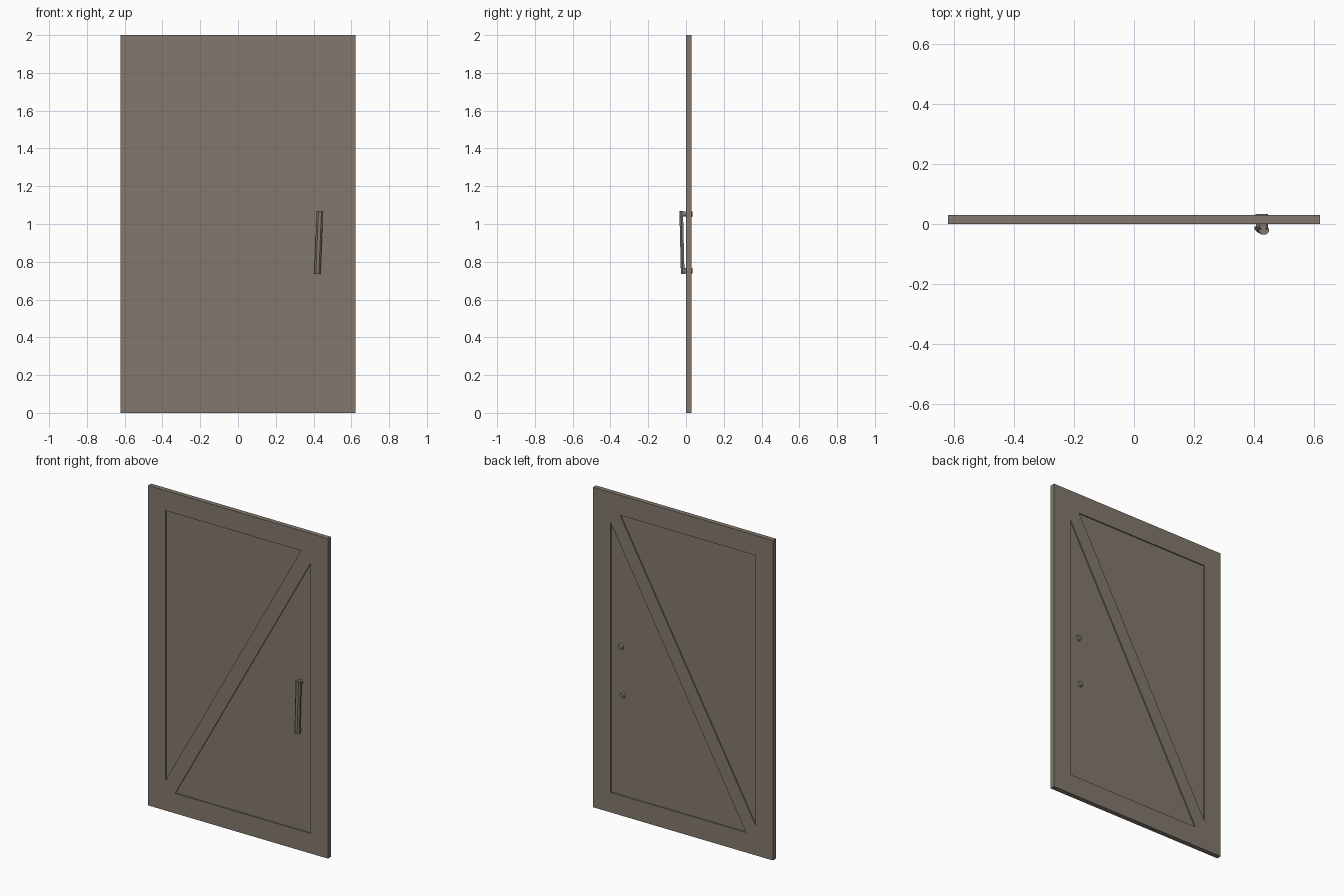
import bpy
import bmesh
from math import radians
from mathutils import Vector

if "Cube" in bpy.data.objects:
    bpy.data.objects.remove(bpy.data.objects["Cube"])

# One weathered grey-brown colour throughout
wood = bpy.data.materials.new("weathered_wood")
wood.use_nodes = True
colour = (0.223, 0.191, 0.156, 1)
wood.diffuse_color = colour
wood.node_tree.nodes["Principled BSDF"].inputs["Base Color"].default_value = colour


def add_object(name, bm):
    bmesh.ops.recalc_face_normals(bm, faces=bm.faces)
    mesh = bpy.data.meshes.new(name)
    bm.to_mesh(mesh)
    bm.free()
    obj = bpy.data.objects.new(name, mesh)
    bpy.context.collection.objects.link(obj)
    mesh.materials.append(wood)
    return obj


# Door leaf: rails, stiles and diagonal brace around two sunken triangles
W, H, T, SINK = 0.622, 2.0, 0.03, 0.007
outer = [(-W, 0), (W, 0), (W, H), (-W, H)]
upper = [(-0.5, 0.19), (-0.5, 1.875), (0.435, 1.875)]
lower = [(-x, H - z) for x, z in upper]

bm = bmesh.new()


def ring(points, y):
    return [bm.verts.new((x, y, z)) for x, z in points]


def wall(a, b):
    for i in range(len(a)):
        j = (i + 1) % len(a)
        bm.faces.new((a[i], a[j], b[j], b[i]))


rims = []
for y, sunk in ((0, SINK), (T, T - SINK)):
    o, u, l = (ring(p, y) for p in (outer, upper, lower))
    rims.append(o)
    for face in ((o[0], u[0], u[1], o[3]), (o[3], u[1], u[2], o[2]),
                 (o[2], l[0], l[1], o[1]), (o[1], l[1], l[2], o[0]),
                 (u[0], l[2], l[0], u[2]), (o[0], l[2], u[0]), (o[2], u[2], l[0])):
        bm.faces.new(face)
    for edge, points in ((u, upper), (l, lower)):
        panel = ring(points, sunk)
        wall(edge, panel)
        bm.faces.new(panel)
wall(*rims)
add_object("door_leaf", bm)


def add_rod(name, start, end, r1, r2, sides=12):
    start, end = Vector(start), Vector(end)
    axis = end - start
    bm = bmesh.new()
    bmesh.ops.create_cone(bm, cap_ends=True, segments=sides, radius1=r1,
                          radius2=r2, depth=axis.length)
    bmesh.ops.rotate(bm, verts=bm.verts, matrix=axis.to_track_quat("Z", "Y").to_matrix())
    bmesh.ops.translate(bm, verts=bm.verts, vec=(start + end) / 2)
    obj = add_object(name, bm)
    bpy.ops.object.select_all(action="DESELECT")
    obj.select_set(True)
    bpy.context.view_layer.objects.active = obj
    bpy.ops.object.shade_smooth_by_angle(angle=radians(35))
    return obj


# Slightly tilted pull handle with faceted grip
bm = bmesh.new()
section = [(-0.017, -0.008), (-0.017, -0.018), (-0.008, -0.027),
           (0.008, -0.027), (0.017, -0.018), (0.017, -0.008)]
bottom, top = ([bm.verts.new((cx + x, y + dy, z)) for x, y in section]
               for cx, dy, z in ((0.42, 0, 0.735), (0.434, -0.008, 1.07)))
wall(bottom, top)
bm.faces.new(bottom)
bm.faces.new(top)
add_object("handle_grip", bm)

# Posts through the door, each with a domed bolt head behind
for place, x, z in (("upper", 0.433, 1.053), ("lower", 0.421, 0.752)):
    add_rod(place + "_handle_post", (x, -0.02, z), (x, SINK + 0.002, z), 0.014, 0.014)
    add_rod(place + "_bolt_head", (x, T - SINK, z), (x, T + 0.004, z), 0.018, 0.014)
